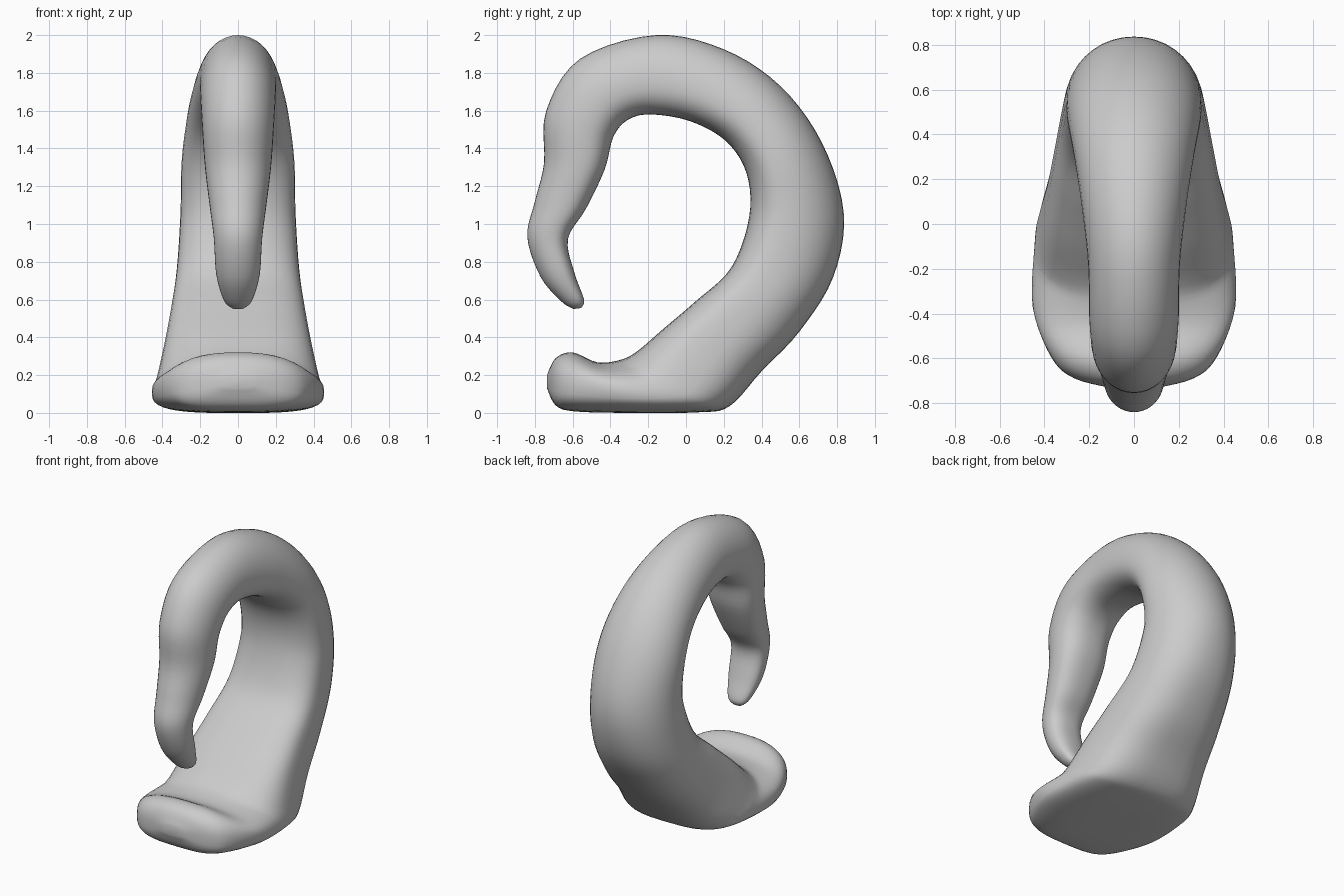
import bpy, bmesh, math

if "Cube" in bpy.data.objects:
    bpy.data.objects.remove(bpy.data.objects["Cube"])

SIDES = 40   # points around each cross-section
STEPS = 5    # rings between stations
SLOPE, FOOT = 12, 17   # stations between which the section turns from round to flat-based

# From the hanging tip, over the arch, to the foot: outer y, z, inner y, z, half width
STATIONS = [
    (-0.595, 0.55, -0.555, 0.555, 0.03),
    (-0.66, 0.59, -0.54, 0.60, 0.075),
    (-0.77, 0.72, -0.59, 0.74, 0.115),
    (-0.84, 0.93, -0.625, 0.92, 0.128),
    (-0.80, 1.12, -0.53, 1.08, 0.15),
    (-0.752, 1.32, -0.43, 1.29, 0.175),
    (-0.74, 1.60, -0.385, 1.46, 0.19),
    (-0.56, 1.875, -0.31, 1.55, 0.20),
    (-0.16, 2.00, -0.19, 1.58, 0.205),
    (0.20, 1.925, 0.02, 1.545, 0.235),
    (0.50, 1.73, 0.21, 1.44, 0.27),
    (0.72, 1.43, 0.32, 1.27, 0.298),
    (0.835, 1.06, 0.335, 1.04, 0.305),
    (0.78, 0.72, 0.24, 0.77, 0.325),
    (0.60, 0.43, 0.05, 0.59, 0.358),
    (0.40, 0.22, -0.12, 0.445, 0.39),
    (0.23, 0.035, -0.26, 0.325, 0.425),
    (0.06, 0.003, -0.35, 0.28, 0.445),
    (-0.30, 0.0, -0.47, 0.268, 0.452),
    (-0.59, 0.008, -0.60, 0.32, 0.37),
    (-0.69, 0.04, -0.69, 0.29, 0.265),
    (-0.736, 0.13, -0.736, 0.20, 0.08),
]


def catmull(p0, p1, p2, p3, t):
    return [0.5 * (2*b + (c - a)*t + (2*a - 5*b + 4*c - d)*t*t + (3*b - a - 3*c + d)*t**3)
            for a, b, c, d in zip(p0, p1, p2, p3)]


def smooth_stations():
    pts = [STATIONS[0]] + STATIONS + [STATIONS[-1]]
    last = len(STATIONS) - 1
    for i in range(last):
        for k in range(STEPS):
            yield i + k / STEPS, catmull(*pts[i:i + 4], k / STEPS)
    yield last, STATIONS[-1]


def section(pos, oy, oz, iy, iz, w):
    # rounded D-shaped ring, boxier and widest low down at the foot
    foot = min(1.0, max(0.0, (pos - SLOPE) / (FOOT - SLOPE)))
    slope = math.sin(math.pi * foot)
    n_out, n_in = 2 + 1.2 * foot, 2.4 + 0.7 * slope
    mid = 0.6 - 0.18 * foot + 0.1 * slope
    ring = []
    for k in range(SIDES):
        a = 2 * math.pi * k / SIDES
        c, s = math.cos(a), math.sin(a)
        n = n_out if c > 0 else n_in
        depth = abs(c) ** (2 / n)
        x = math.copysign(w * abs(s) ** (2 / n), s)
        f = mid * (1 - depth) if c > 0 else mid + (1 - mid) * depth
        ring.append((x, oy + (iy - oy) * f, max(0.0, oz + (iz - oz) * f)))
    return ring


# One continuous swept body
bm = bmesh.new()
rings = [[bm.verts.new(p) for p in section(pos, *st)] for pos, st in smooth_stations()]
for r0, r1 in zip(rings, rings[1:]):
    for k in range(SIDES):
        j = (k + 1) % SIDES
        bm.faces.new((r0[k], r0[j], r1[j], r1[k]))
bm.faces.new(rings[0])
bm.faces.new(rings[-1])
bmesh.ops.recalc_face_normals(bm, faces=bm.faces)
mesh = bpy.data.meshes.new("curled_hook_body")
bm.to_mesh(mesh)
bm.free()
body = bpy.data.objects.new("curled_hook_body", mesh)
bpy.context.collection.objects.link(body)

# Smooth shading with the foot edge kept crisp
bpy.context.view_layer.objects.active = body
body.select_set(True)
bpy.ops.object.shade_smooth_by_angle(angle=math.radians(50))
